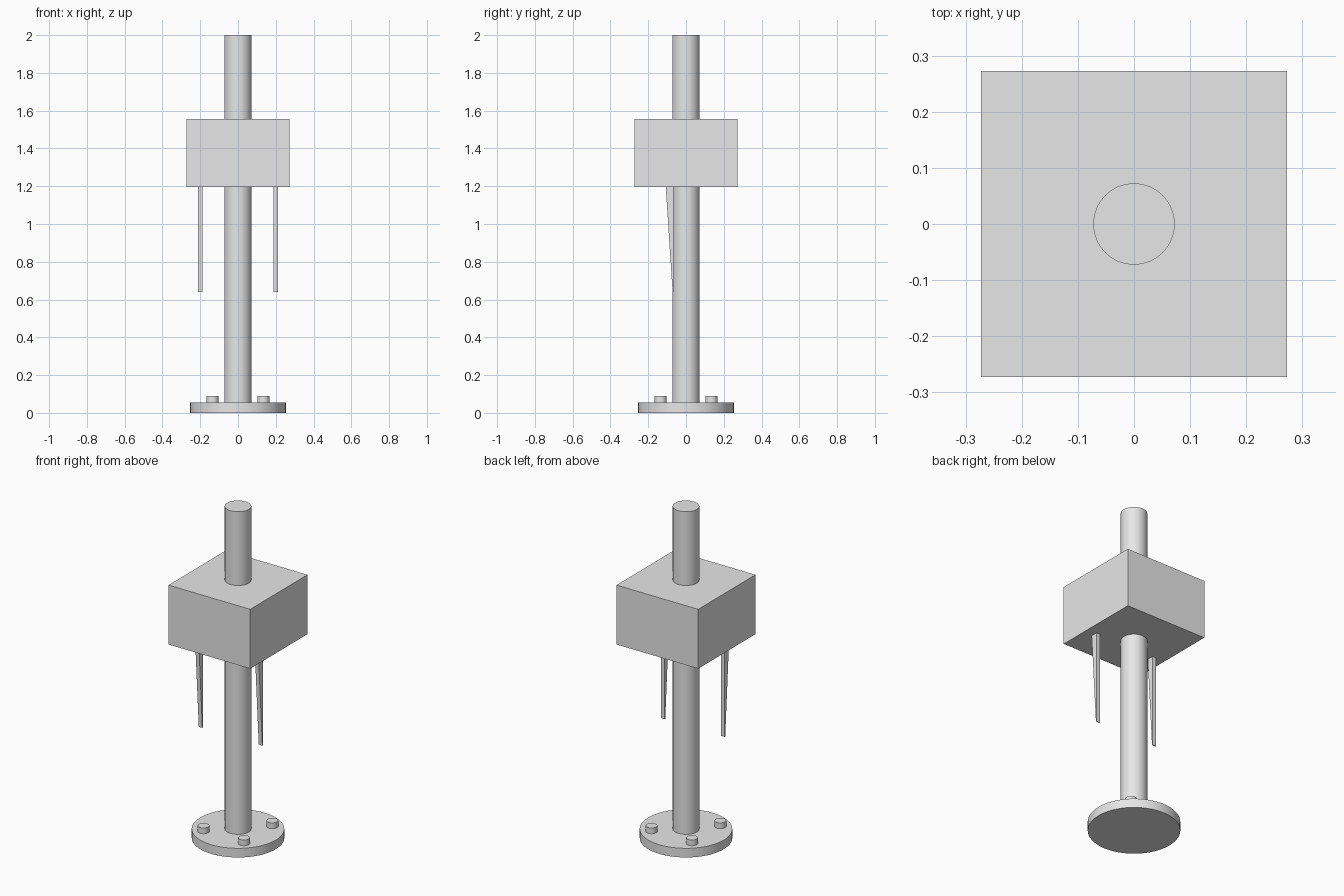
import bpy
import bmesh
import math

cube = bpy.data.objects.get("Cube")
if cube:
    bpy.data.objects.remove(cube, do_unlink=True)

grey = bpy.data.materials.new("plain_grey")
grey.use_nodes = True
grey.diffuse_color = (0.8, 0.8, 0.8, 1)
grey.node_tree.nodes["Principled BSDF"].inputs["Base Color"].default_value = (0.8, 0.8, 0.8, 1)


def cylinder(name, radius, bottom, top, x=0, y=0, sides=64):
    bpy.ops.mesh.primitive_cylinder_add(
        vertices=sides, radius=radius, depth=top - bottom,
        location=(x, y, (bottom + top) / 2))
    obj = bpy.context.object
    obj.name = name
    obj.data.materials.append(grey)
    bpy.ops.object.shade_smooth_by_angle(angle=math.radians(30))
    return obj


def extruded_profile(name, profile, x, thickness):
    """Extrude a (y, z) outline along x, centred on x."""
    bm = bmesh.new()
    face = bm.faces.new([bm.verts.new((x - thickness / 2, y, z)) for y, z in profile])
    new = bmesh.ops.extrude_face_region(bm, geom=[face])["geom"]
    verts = [v for v in new if isinstance(v, bmesh.types.BMVert)]
    bmesh.ops.translate(bm, verts=verts, vec=(thickness, 0, 0))
    bmesh.ops.recalc_face_normals(bm, faces=bm.faces)
    mesh = bpy.data.meshes.new(name)
    bm.to_mesh(mesh)
    bm.free()
    obj = bpy.data.objects.new(name, mesh)
    mesh.materials.append(grey)
    bpy.context.collection.objects.link(obj)
    return obj


# Round flange, and the pole running through everything
cylinder("base_flange", 0.253, 0, 0.055)
cylinder("pole", 0.0725, 0.02, 2)

# Four bolts on the flange
for side, x in (("left", 0.135), ("right", -0.135)):
    for end, y in (("front", -0.135), ("back", 0.135)):
        cylinder(f"bolt_{end}_{side}", 0.032, 0.05, 0.09, x, y, sides=32)

# Square housing around the pole
bpy.ops.mesh.primitive_cube_add(size=1, location=(0, 0, 1.376))
housing = bpy.context.object
housing.name = "housing"
housing.scale = (0.545, 0.545, 0.358)
housing.data.materials.append(grey)

# Two tapered prongs hanging under the housing, slanted on the front edge
prong = [(-0.108, 1.21), (-0.066, 1.21), (-0.066, 0.64), (-0.071, 0.64)]
for side, x in (("left", 0.2), ("right", -0.2)):
    extruded_profile(f"prong_{side}", prong, x, 0.024)
